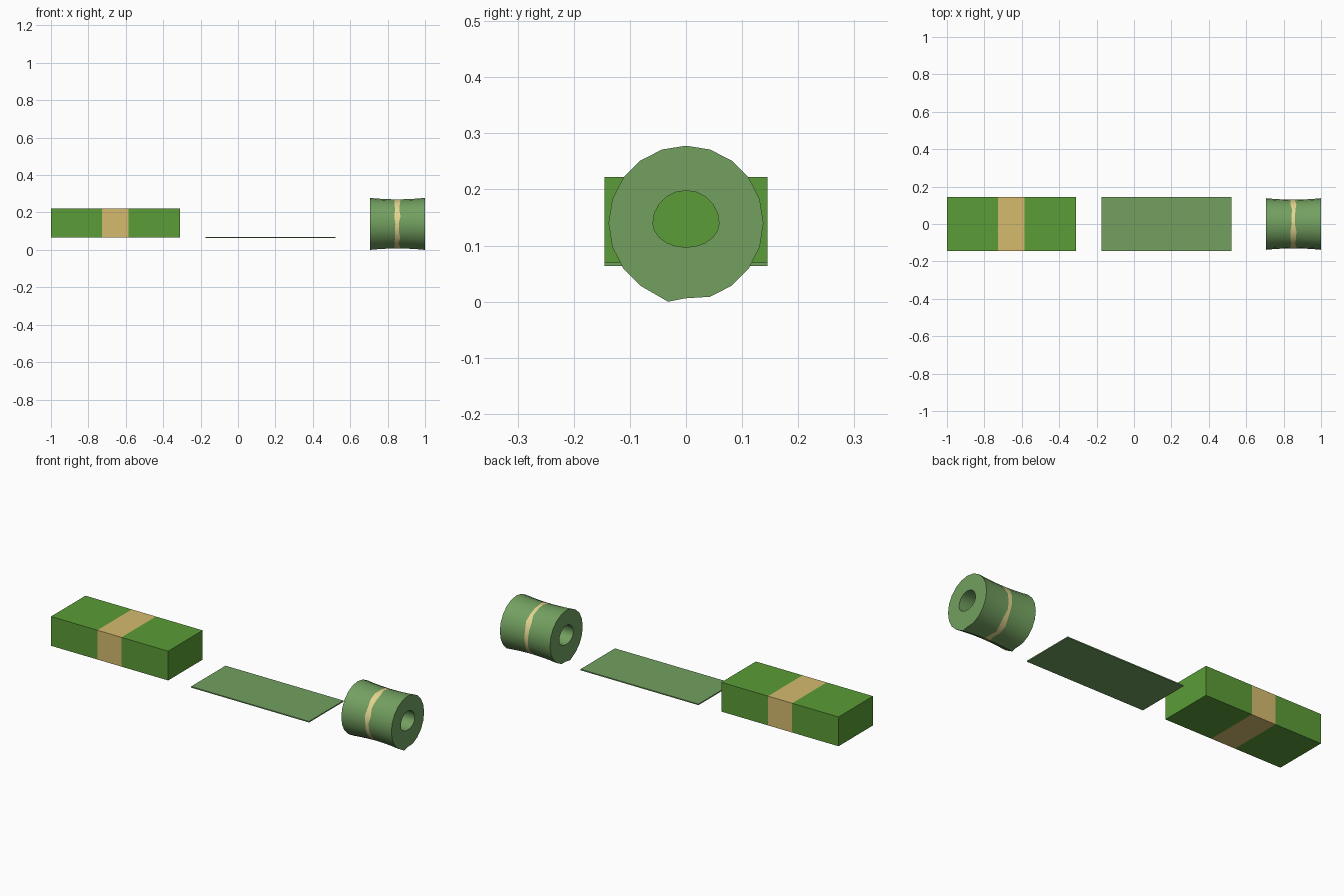
import bpy, bmesh, math, random

if "Cube" in bpy.data.objects:
    bpy.data.objects.remove(bpy.data.objects["Cube"])
random.seed(4)


def material(name, r, g, b):
    lin = [((c / 255 + 0.055) / 1.055) ** 2.4 for c in (r, g, b)]
    m = bpy.data.materials.new(name)
    m.diffuse_color = (*lin, 1)
    m.use_nodes = True
    m.node_tree.nodes["Principled BSDF"].inputs["Base Color"].default_value = m.diffuse_color
    return m


GREEN = material("stack green", 91, 156, 55)
PALE = material("pale note green", 115, 160, 96)
TAN = material("paper band tan", 213, 187, 111)
CREAM = material("elastic cream", 228, 213, 143)


def add_object(name, bm, mats):
    bmesh.ops.recalc_face_normals(bm, faces=bm.faces)
    me = bpy.data.meshes.new(name)
    bm.to_mesh(me)
    bm.free()
    for m in mats:
        me.materials.append(m)
    ob = bpy.data.objects.new(name, me)
    bpy.context.collection.objects.link(ob)
    return ob


def box(x0, x1, y, z0, z1):
    bm = bmesh.new()
    bmesh.ops.create_cube(bm, size=1)
    for v in bm.verts:
        v.co = ((x0 + x1) / 2 + v.co.x * (x1 - x0), v.co.y * 2 * y,
                (z0 + z1) / 2 + v.co.z * (z1 - z0))
    return bm


# Stack of notes, cut so its middle becomes the paper band
B0, B1 = -0.727, -0.585
bm = box(-1, -0.31, 0.145, 0.066, 0.222)
for x in (B0, B1):
    bmesh.ops.bisect_plane(bm, geom=bm.verts[:] + bm.edges[:] + bm.faces[:],
                           plane_co=(x, 0, 0), plane_no=(1, 0, 0))
for f in bm.faces:
    f.material_index = int(B0 < f.calc_center_median().x < B1)
add_object("banded_stack", bm, [GREEN, TAN])

# Single loose note
add_object("single_note", box(-0.175, 0.52, 0.145, 0.064, 0.07), [PALE])

# Rolled notes: waisted tube with a loose flap underneath and an oval bore
N, ZC, R = 20, 0.14, 0.138
X0, X1 = 0.705, 1.0
XM = (X0 + X1) / 2
outer, inner = [], []
for i in range(N):
    a = 2 * math.pi * i / N
    s, c = math.sin(a), math.cos(a)
    outer.append((R * s, R * c))
    inner.append((0.059 * s, (0.058 if c > 0 else 0.043) * c))
outer[N // 2] = (-0.002, -0.134)
outer[N // 2 + 1] = (-0.032, -0.14)

bm = bmesh.new()
stations = [-1, -0.75, -0.5, -0.25, "left", "right", 0.25, 0.5, 0.75, 1]
edges = [(-random.uniform(0.006, 0.018), random.uniform(0.006, 0.018)) for _ in range(N)]
rings = []
for t in stations:
    ring = []
    for i, (y, z) in enumerate(outer):
        if isinstance(t, str):
            dx = edges[i][t == "right"]
        else:
            dx = t * (X1 - X0) / 2
        k = 0.945 + 0.055 * (2 * dx / (X1 - X0)) ** 2
        ring.append(bm.verts.new((XM + dx, y * k, ZC + z * k)))
    rings.append(ring)
bore = [[bm.verts.new((x, y, ZC + z)) for y, z in inner] for x in (X1, X0)]
loops = rings + bore
for j, ring in enumerate(loops):
    nxt = loops[(j + 1) % len(loops)]
    for i in range(N):
        n = (i + 1) % N
        f = bm.faces.new((ring[i], ring[n], nxt[n], nxt[i]))
        f.material_index = int(stations.index("left") == j)
roll = add_object("rolled_notes", bm, [PALE, CREAM])
bpy.context.view_layer.objects.active = roll
roll.select_set(True)
bpy.ops.object.shade_smooth_by_angle(angle=math.radians(35))
